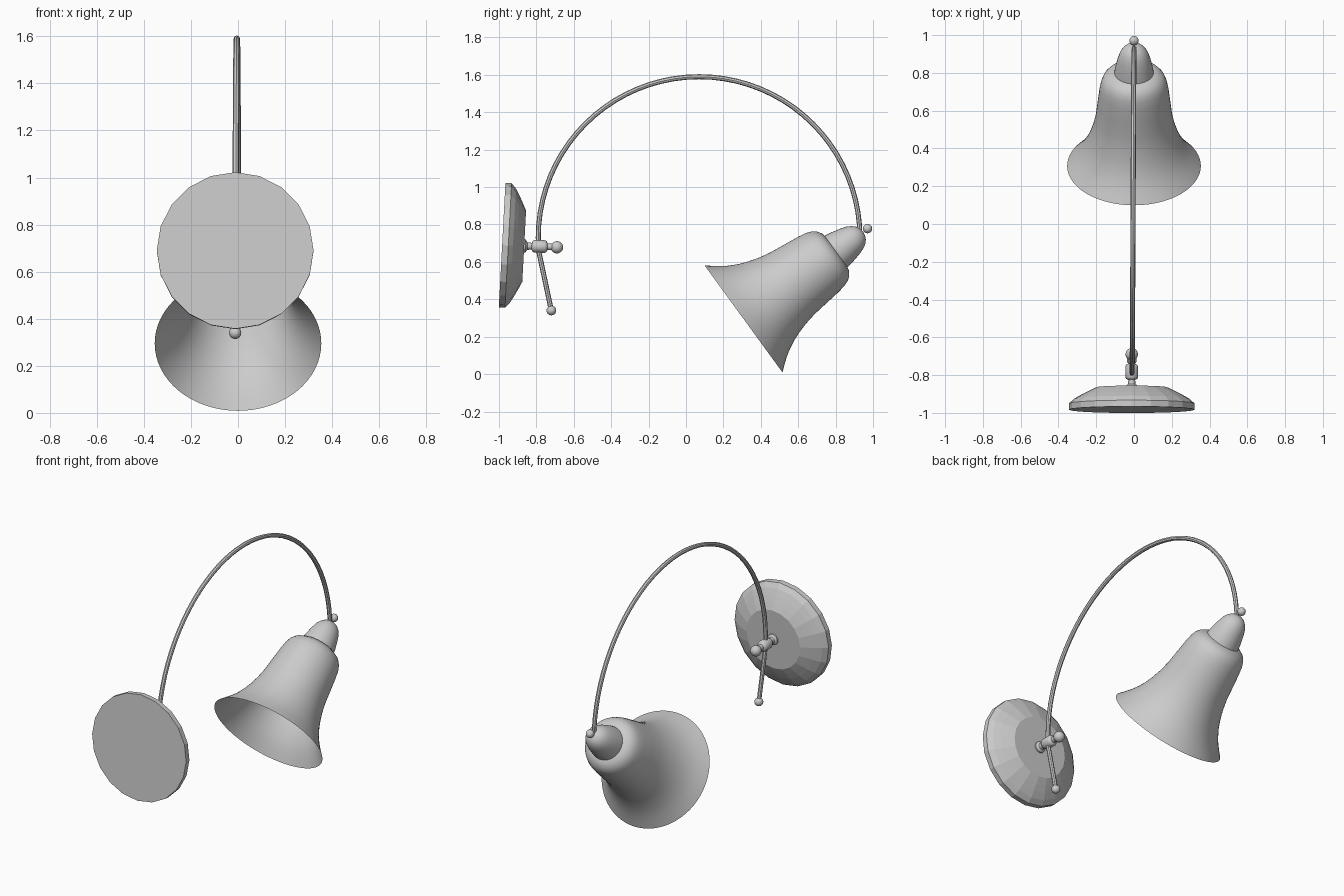
import bpy, bmesh, math
from mathutils import Vector

if "Cube" in bpy.data.objects:
    bpy.data.objects.remove(bpy.data.objects["Cube"])

grey = bpy.data.materials.new("satin grey")
grey.use_nodes = True
grey.diffuse_color = (0.6, 0.6, 0.6, 1)
grey.node_tree.nodes["Principled BSDF"].inputs["Base Color"].default_value = (0.6, 0.6, 0.6, 1)


def finish(obj, smooth):
    bpy.ops.object.select_all(action="DESELECT")
    obj.select_set(True)
    bpy.context.view_layer.objects.active = obj
    if obj.type == "CURVE":
        bpy.ops.object.convert(target="MESH")
    obj.data.materials.clear()
    obj.data.materials.append(grey)
    if smooth:
        bpy.ops.object.shade_smooth_by_angle(angle=math.radians(40))


def lathe(name, profile, sides, origin, axis, smooth=True):
    """Spin (distance along axis, radius) pairs around an axis."""
    bm = bmesh.new()
    verts = [bm.verts.new((r, 0, t)) for t, r in profile]
    edges = [bm.edges.new(pair) for pair in zip(verts, verts[1:])]
    bmesh.ops.spin(bm, geom=verts + edges, cent=(0, 0, 0), axis=(0, 0, 1),
                   angle=math.tau, steps=sides)
    bmesh.ops.remove_doubles(bm, verts=bm.verts, dist=0.0005)
    bmesh.ops.recalc_face_normals(bm, faces=bm.faces)
    mesh = bpy.data.meshes.new(name)
    bm.to_mesh(mesh)
    bm.free()
    obj = bpy.data.objects.new(name, mesh)
    bpy.context.collection.objects.link(obj)
    obj.rotation_mode = "QUATERNION"
    obj.rotation_quaternion = Vector(axis).to_track_quat("Z", "Y")
    obj.location = origin
    finish(obj, smooth)


def ball(name, radius, origin):
    bpy.ops.mesh.primitive_uv_sphere_add(segments=20, ring_count=12, radius=radius, location=origin)
    bpy.context.object.name = name
    finish(bpy.context.object, True)


# Faceted wall plate, leaning slightly back
lathe("wall_plate", [(0, 0), (0, 0.333), (0.033, 0.333), (0.058, 0.305), (0.08, 0.267),
                     (0.1, 0.228), (0.118, 0.19), (0.118, 0)],
      20, (-0.012, -0.983, 0.69), (0, 1, -0.053), smooth=False)

# Turned stem with a flange and a collar that grips the arm
lathe("stem", [(0, 0.036), (0.012, 0.034), (0.022, 0.02), (0.045, 0.018), (0.05, 0.029),
               (0.06, 0.034), (0.115, 0.034), (0.125, 0.029), (0.13, 0.018), (0.17, 0.018)],
      20, (-0.012, -0.87, 0.685), (0, 1, -0.03))
ball("stem_ball", 0.033, (-0.012, -0.69, 0.678))

# Arm: straight tail running into a large half circle
path = [Vector((-0.012, -0.72, 0.34)), Vector((-0.011, -0.788, 0.66))]
for i in range(41):
    a = math.pi * (1 - i / 40)
    path.append(Vector((0.012 * i / 40 - 0.011, 0.07 + 0.86 * math.cos(a),
                        0.73 + 0.86 * math.sin(a))))
curve = bpy.data.curves.new("arm", "CURVE")
curve.dimensions = "3D"
curve.bevel_depth = 0.0135
curve.bevel_resolution = 2
curve.use_fill_caps = True
spline = curve.splines.new("POLY")
spline.points.add(len(path) - 1)
for point, co in zip(spline.points, path):
    point.co = (*co, 1)
arm = bpy.data.objects.new("arm", curve)
bpy.context.collection.objects.link(arm)
finish(arm, True)
ball("arm_tail_ball", 0.026, path[0])

# Bell shade, its cap and finial share one tilted axis
rim = Vector((0, 0.3075, 0.295))
tilt = Vector((0, 0.8085, 0.5887))
lathe("shade", [(0, 0.354), (0.03, 0.329), (0.065, 0.302), (0.1, 0.279), (0.15, 0.253),
                (0.2, 0.234), (0.26, 0.216), (0.324, 0.203), (0.41, 0.193), (0.495, 0.183),
                (0.54, 0.175), (0.57, 0.164), (0.592, 0.147), (0.608, 0.122), (0.615, 0.09),
                (0.617, 0)], 64, rim, tilt)
lathe("shade_cap", [(0.605, 0.105), (0.65, 0.098), (0.7, 0.086), (0.735, 0.075), (0.76, 0.061),
                    (0.778, 0.043), (0.788, 0.022), (0.791, 0)], 32, rim, tilt)
ball("finial", 0.025, rim + tilt * 0.82)
